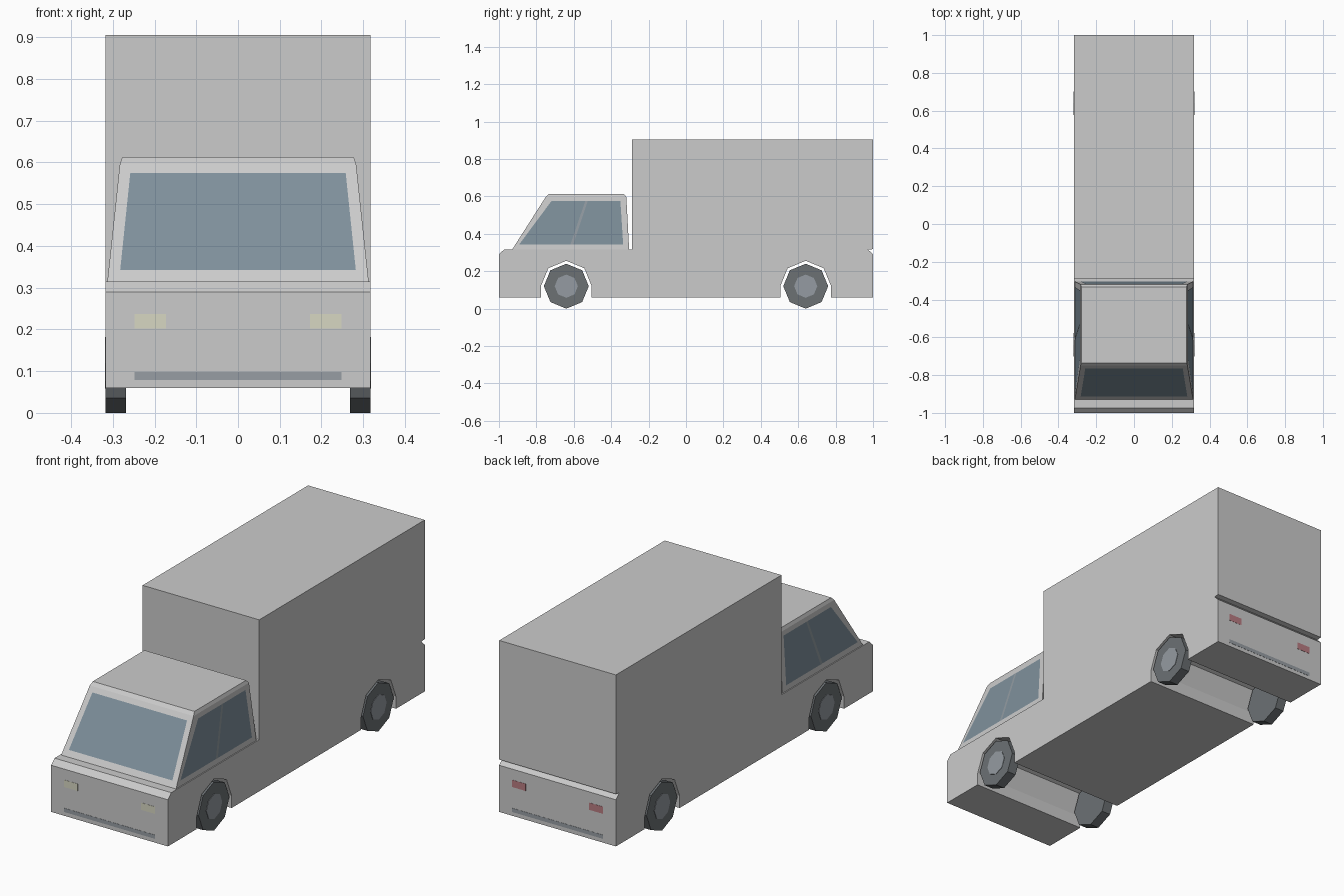
import bpy, math
from mathutils import Vector

if "Cube" in bpy.data.objects:
    bpy.data.objects.remove(bpy.data.objects["Cube"])

W = 0.318          # half width
AXLE_Y, AXLE_Z = 0.64, 0.12


def material(name, rgb):
    m = bpy.data.materials.new(name)
    m.diffuse_color = (*rgb, 1)
    m.use_nodes = True
    m.node_tree.nodes["Principled BSDF"].inputs["Base Color"].default_value = m.diffuse_color
    return m


GLASS = material("glass", (0.21, 0.28, 0.33))
PILLAR = material("pillar_grey", (0.29, 0.33, 0.36))
TRIM = material("trim_grey", (0.31, 0.34, 0.37))
TYRE = material("tyre_black", (0.15, 0.165, 0.175))
HUB = material("hub_grey", (0.30, 0.33, 0.36))
AMBER = material("lamp_yellow", (0.68, 0.68, 0.54))
RED = material("lamp_red", (0.48, 0.2, 0.22))


def mesh_object(name, verts, faces, mat=None):
    me = bpy.data.meshes.new(name)
    me.from_pydata(verts, [], faces)
    me.update()
    ob = bpy.data.objects.new(name, me)
    bpy.context.collection.objects.link(ob)
    if mat:
        me.materials.append(mat)
    return ob


def extrude_x(name, profile, half):
    n = len(profile)
    verts = [(s * half, y, z) for s in (-1, 1) for y, z in profile]
    faces = [tuple(range(n))[::-1], tuple(range(n, 2 * n))]
    faces += [(i, (i + 1) % n, n + (i + 1) % n, n + i) for i in range(n)]
    return mesh_object(name, verts, faces)


def box(name, x0, x1, y0, y1, z0, z1, mat):
    bpy.ops.mesh.primitive_cube_add(size=1, location=((x0 + x1) / 2, (y0 + y1) / 2, (z0 + z1) / 2))
    ob = bpy.context.object
    ob.name = name
    ob.scale = (x1 - x0, y1 - y0, z1 - z0)
    ob.data.materials.append(mat)


def disc(name, radius, x0, x1, y, mat):
    bpy.ops.mesh.primitive_cylinder_add(vertices=8, radius=radius, depth=abs(x1 - x0),
                                        location=((x0 + x1) / 2, y, AXLE_Z),
                                        rotation=(0, math.pi / 2, 0))
    ob = bpy.context.object
    ob.name = name
    ob.data.materials.append(mat)


# body with cargo box and octagonal wheel arches, as one side profile
def arch(yc, r=0.136):
    pts = [(yc + r * math.cos(a), AXLE_Z + r * math.sin(a))
           for a in (math.pi * (1 - k / 4) for k in range(5))]
    return [(yc - r, 0.06), *pts, (yc + r, 0.06)]


profile = ([(-1, 0.06)] + arch(-AXLE_Y) + arch(AXLE_Y) +
           [(1, 0.06), (1, 0.29), (0.974, 0.315), (1, 0.318), (1, 0.905),
            (-0.289, 0.905), (-0.289, 0.315), (-0.974, 0.315), (-1, 0.29)])
extrude_x("body_and_cargo_box", profile, W)


# cab: three stacked rectangles (base, roof edge, roof)
def ring(hw, y0, y1, z):
    return [(-hw, y0, z), (hw, y0, z), (hw, y1, z), (-hw, y1, z)]


base = ring(0.313, -0.93, -0.304, 0.315)
edge = ring(0.283, -0.75, -0.319, 0.597)
roof = ring(0.277, -0.735, -0.333, 0.613)
faces = [(3, 2, 1, 0), (8, 9, 10, 11)]
faces += [(r + i, r + (i + 1) % 4, r + 4 + (i + 1) % 4, r + 4 + i) for r in (0, 4) for i in range(4)]
mesh_object("cab", base + edge + roof, faces)


# flat panels lying on a cab wall, given in wall coordinates u (along) and v (up)
def wall_panel(name, i, uv, mat, lift):
    a, b, c, d = (Vector(p) for p in (base[i], base[(i + 1) % 4], edge[(i + 1) % 4], edge[i]))
    n = (b - a).cross(d - a).normalized() * lift
    pts = [a.lerp(b, u).lerp(d.lerp(c, u), v) + n for u, v in uv]
    mesh_object(name, pts, [(0, 1, 2, 3)], mat)


pane = [(0.045, 0.095), (0.955, 0.095), (0.952, 0.92), (0.048, 0.92)]
side = [(0.033, 0.095), (0.95, 0.095), (0.926, 0.92), (0.10, 0.92)]
bar = [(0.485, 0.095), (0.51, 0.095), (0.535, 0.92), (0.505, 0.92)]


def flip(uv):
    return [(1 - u, v) for u, v in uv][1::-1] + [(1 - u, v) for u, v in uv][:1:-1]


wall_panel("windscreen", 0, pane, GLASS, 0.001)
wall_panel("rear_window", 2, pane, GLASS, 0.001)
for name, i, f in (("right", 1, lambda p: p), ("left", 3, flip)):
    wall_panel(name + "_window", i, f(side), GLASS, 0.001)
    wall_panel(name + "_window_bar", i, f(bar), PILLAR, 0.002)

# wheels
for sx, xn in ((-1, "left"), (1, "right")):
    for sy, yn in ((-1, "front"), (1, "rear")):
        disc(f"{yn}_{xn}_tyre", 0.12, sx * 0.268, sx * 0.317, sy * AXLE_Y, TYRE)
        disc(f"{yn}_{xn}_hub", 0.062, sx * 0.30, sx * 0.319, sy * AXLE_Y, HUB)

# lamps and bumper strips at both ends
for sy, yn, lamp in ((-1, "front", AMBER), (1, "rear", RED)):
    y0, y1 = sorted((sy * 0.99, sy * 1.001))
    box(yn + "_bumper_strip", -0.248, 0.248, y0, y1, 0.079, 0.098, TRIM)
    for sx, xn in ((-1, "left"), (1, "right")):
        x0, x1 = sorted((sx * 0.173, sx * 0.248))
        box(f"{yn}_{xn}_lamp", x0, x1, y0, y1, 0.202, 0.237, lamp)
